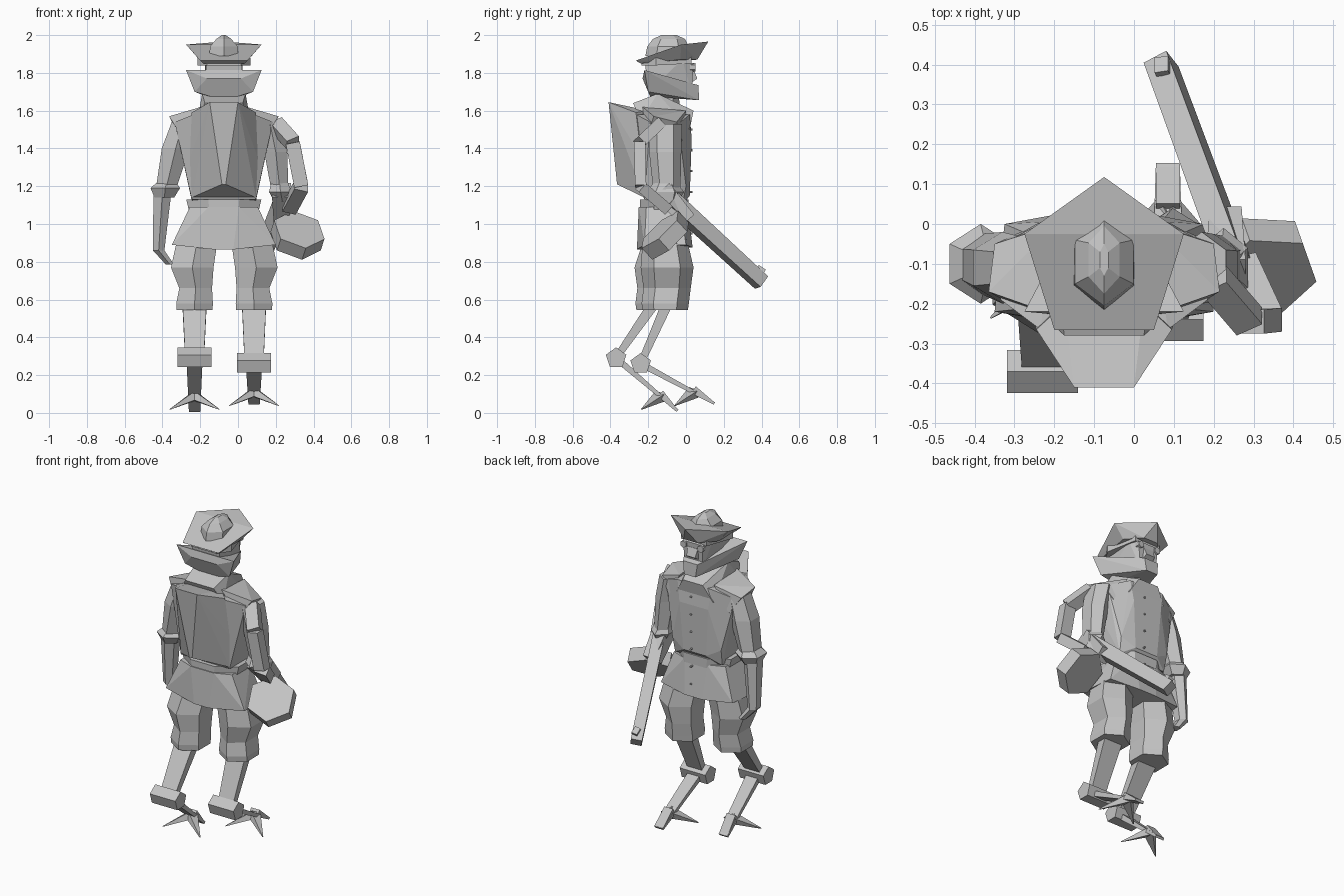
import bpy
import bmesh
from math import sin, cos, tau
from mathutils import Vector

if "Cube" in bpy.data.objects:
    bpy.data.objects.remove(bpy.data.objects["Cube"], do_unlink=True)

clay = bpy.data.materials.new("plain grey")
clay.use_nodes = True
grey = (.55, .55, .55, 1)
clay.diffuse_color = grey
clay.node_tree.nodes["Principled BSDF"].inputs["Base Color"].default_value = grey

AXIS = -.075  # the body's own mirror plane in x


def finish(name, bm):
    """Turn a bmesh into a flat shaded object."""
    bmesh.ops.recalc_face_normals(bm, faces=bm.faces)
    mesh = bpy.data.meshes.new(name)
    bm.to_mesh(mesh)
    bm.free()
    mesh.materials.append(clay)
    obj = bpy.data.objects.new(name, mesh)
    bpy.context.collection.objects.link(obj)
    return obj


def hull(name, points):
    """Faceted convex solid around the points."""
    bm = bmesh.new()
    for point in points:
        bm.verts.new(point)
    result = bmesh.ops.convex_hull(bm, input=bm.verts)
    loose = set(result["geom_interior"]) | set(result["geom_unused"])
    bmesh.ops.delete(bm, geom=[v for v in loose if isinstance(v, bmesh.types.BMVert)],
                     context="VERTS")
    bmesh.ops.dissolve_limit(bm, angle_limit=.02, verts=bm.verts, edges=bm.edges)
    return finish(name, bm)


def both(points):
    """Mirror (offset, y, z) points about the body axis."""
    return [(AXIS + side * dx, y, z) for dx, y, z in points for side in (-1, 1)]


def tube(name, rings, sides=6):
    """Skin level rings given as (x, y, z, x radius, y radius)."""
    bm = bmesh.new()
    loops = []
    for x, y, z, rx, ry in rings:
        angles = [tau * (i + .5) / sides for i in range(sides)]
        loops.append([bm.verts.new((x + rx * cos(a), y + ry * sin(a), z)) for a in angles])
    for low, high in zip(loops, loops[1:]):
        for i in range(sides):
            j = (i + 1) % sides
            bm.faces.new((low[i], low[j], high[j], high[i]))
    bm.faces.new(loops[0])
    bm.faces.new(loops[-1])
    return finish(name, bm)


def beam(name, start, end, size, end_size=None, hint=(1, 0, 0)):
    """Tapered box between two points; sizes are (along hint, across)."""
    start, end = Vector(start), Vector(end)
    along = (end - start).normalized()
    across = along.cross(Vector(hint)).normalized()
    wide = across.cross(along)
    points = []
    for centre, (w, t) in ((start, size), (end, end_size or size)):
        points += [centre + wide * w * i / 2 + across * t * j / 2
                   for i in (-1, 1) for j in (-1, 1)]
    return hull(name, points)


def drum(name, centre, axis, radius, depth, sides=6):
    """Prism with its flat ends facing along the axis."""
    turn = Vector(axis).to_track_quat("Z", "X")
    return hull(name, [Vector(centre) + turn @ Vector((
        radius * cos(tau * i / sides), radius * sin(tau * i / sides), depth * end / 2))
        for i in range(sides) for end in (-1, 1)])


# Hat: tilted five cornered brim with a faceted crown
hull("hat_brim", both([(.125, -.266, 1.865), (.2, -.025, 1.95), (0, .118, 1.966),
                       (.11, -.24, 1.85), (.13, -.03, 1.87), (.05, .06, 1.87)]))
tube("hat_crown", [(AXIS, -.095, 1.89, .088, .12), (AXIS, -.095, 1.94, .085, .11),
                   (AXIS, -.09, 1.98, .045, .085), (AXIS, -.09, 2, .012, .04)])

# Head, brow band, eyes, snout and wide rear jaw
hull("head", both([(.095, -.22, 1.88), (.095, -.2, 1.7), (.1, -.02, 1.87),
                   (.07, .04, 1.85), (.06, .03, 1.7)]))
hull("brow_band", both([(.14, -.16, 1.88), (.14, -.16, 1.84), (.09, -.235, 1.87),
                        (.09, -.235, 1.84), (.09, .03, 1.89), (.09, .03, 1.85)]))
hull("snout", both([(.045, 0, 1.82), (.035, .04, 1.82), (.03, .06, 1.77), (.04, 0, 1.73)]))
hull("jaw", both([(.2, -.22, 1.815), (.155, -.2, 1.7), (.07, -.19, 1.675), (.09, -.23, 1.77),
                  (.05, .065, 1.735), (.04, .07, 1.655)]))
for side, name in ((1, "left"), (-1, "right")):
    drum(name + "_eye", (AXIS + side * .06, .035, 1.83), (0, 1, 0), .022, .03)

# Neck and standing collar
tube("neck", [(AXIS, -.1, 1.55, .06, .07), (AXIS, -.1, 1.73, .05, .06)])
hull("collar", both([(.14, -.24, 1.55), (.13, .02, 1.5), (.1, -.28, 1.64),
                     (.115, -.15, 1.69), (.07, .04, 1.6)]))

# Jacket with a jutting back, then belt and flared skirt
hull("jacket", both([(.16, -.265, 1.58), (.13, -.25, 1.2), (.26, -.19, 1.54),
                     (.24, -.04, 1.53), (.12, .02, 1.58), (.1, .03, 1.45), (.2, -.02, 1.4),
                     (.17, 0, 1.2), (.08, .02, 1.15), (.17, -.22, 1.13), (.165, -.02, 1.1)]))
hull("jutting_back", both([(.075, -.41, 1.645), (.17, -.265, 1.59), (.01, -.365, 1.21),
                           (.17, -.22, 1.14), (.18, -.235, 1.35), (.1, -.2, 1.6)]))
for side, name in ((1, "left"), (-1, "right")):
    hull(name + "_shoulder_flap", [(AXIS + side * dx, y, z) for dx, y, z in (
        (.12, -.23, 1.62), (.12, 0, 1.6), (.29, -.17, 1.57), (.275, -.05, 1.54),
        (.22, -.21, 1.46), (.21, -.02, 1.44))])
tube("belt", [(AXIS, -.115, 1.07, .2, .14), (AXIS, -.115, 1.13, .215, .14)], 8)
hull("jacket_skirt", both([(.18, -.21, 1.09), (.18, -.03, 1.09), (.08, .01, 1.09),
                           (.08, -.25, 1.09), (.275, -.22, .89), (.25, 0, .89),
                           (.06, .035, .875), (.05, -.26, .865)]))
for i in range(6):
    drum("button", (AXIS + .02, .025, 1.5 - i * .11), (0, 1, 0), .006, .02)

# Legs: breeches, shin, hock block, lower bone and claws
for name, x, back, hock_z, inward in (("left", .085, 0, .26, -.012),
                                      ("right", -.23, -.13, .29, .012)):
    shift = back / 4
    tube(name + "_breeches", [(x, -.11 + shift, .545, .11, .12),
                              (x, -.11 + shift, .58, .112, .125),
                              (x + inward / 2, -.1 + shift, .66, .1, .125),
                              (x - inward, -.1 + shift, .77, .13, .14),
                              (x + inward, -.11, .9, .125, .12)])
    hock = Vector((x, -.24 + back, hock_z))
    knee = Vector((x, -.09 + back / 2, .6))
    beam(name + "_shin", knee, hock, (.13, .06), (.1, .035))
    drum(name + "_hock", hock, (1, 0, 0), .057, .178, 5)
    toe = Vector((x, .15 + back * 1.5, .05 + back * .3))
    ankle = hock.lerp(toe, .72)
    beam(name + "_lower_bone", hock, toe, (.085, .035), (.06, .015))
    for side, label in ((1, "outer"), (-1, "inner")):
        tip = ankle + Vector((side * .13, -.1, -.07))
        beam(name + "_" + label + "_claw", ankle, tip,
             (.06, .045), (.004, .004), (0, 1, 0))
    beam(name + "_middle_claw", ankle + Vector((0, 0, .015)), toe, (.06, .04), (.06, .01))

# Right arm hangs free with a flared cuff
tube("right_upper_arm", [(-.29, -.11, 1.54, .07, .08), (-.33, -.11, 1.4, .085, .09),
                         (-.385, -.1, 1.17, .06, .075)])
tube("right_cuff", [(-.39, -.1, 1.14, .06, .07), (-.385, -.1, 1.19, .09, .1),
                    (-.375, -.1, 1.23, .05, .06)])
tube("right_forearm", [(-.4, -.1, 1.17, .055, .065), (-.42, -.08, .86, .035, .045),
                       (-.36, -.06, .785, .025, .03)])

# Left arm reaches down to the long rod
tube("left_upper_arm", [(.17, -.11, 1.53, .07, .09), (.2, -.11, 1.38, .07, .085),
                        (.225, -.1, 1.15, .05, .07)])
tube("left_cuff", [(.235, -.1, 1.12, .05, .06), (.225, -.11, 1.17, .07, .1),
                   (.22, -.11, 1.22, .05, .06)])
beam("left_hand", (.23, -.13, 1.18), (.23, .01, 1.02), (.1, .11), (.08, .09))

# Long square rod with a small stud near its tip
roll = (1, .15, .45)
rod_start, rod_end = Vector((.245, -.08, 1.13)), Vector((.068, .4, .69))
beam("rod", rod_start, rod_end, (.07, .085), (.065, .075), roll)
stud = rod_start.lerp(rod_end, .94) + Vector((-.005, .02, .035))
beam("rod_stud", stud, stud + Vector((-.005, .01, .015)), (.035, .045))

# Bent carrying strap behind the left arm
strap = [(.2, -.14, 1.53), (.29, -.245, 1.43), (.335, -.24, 1.2), (.27, -.1, 1.08)]
for start, end in zip(strap, strap[1:]):
    beam("carrying_strap", start, end, (.075, .06))

# Six sided canteen, tilted at the hip
drum("canteen", (.315, -.11, .94), (.22, -.62, .68), .142, .085)
